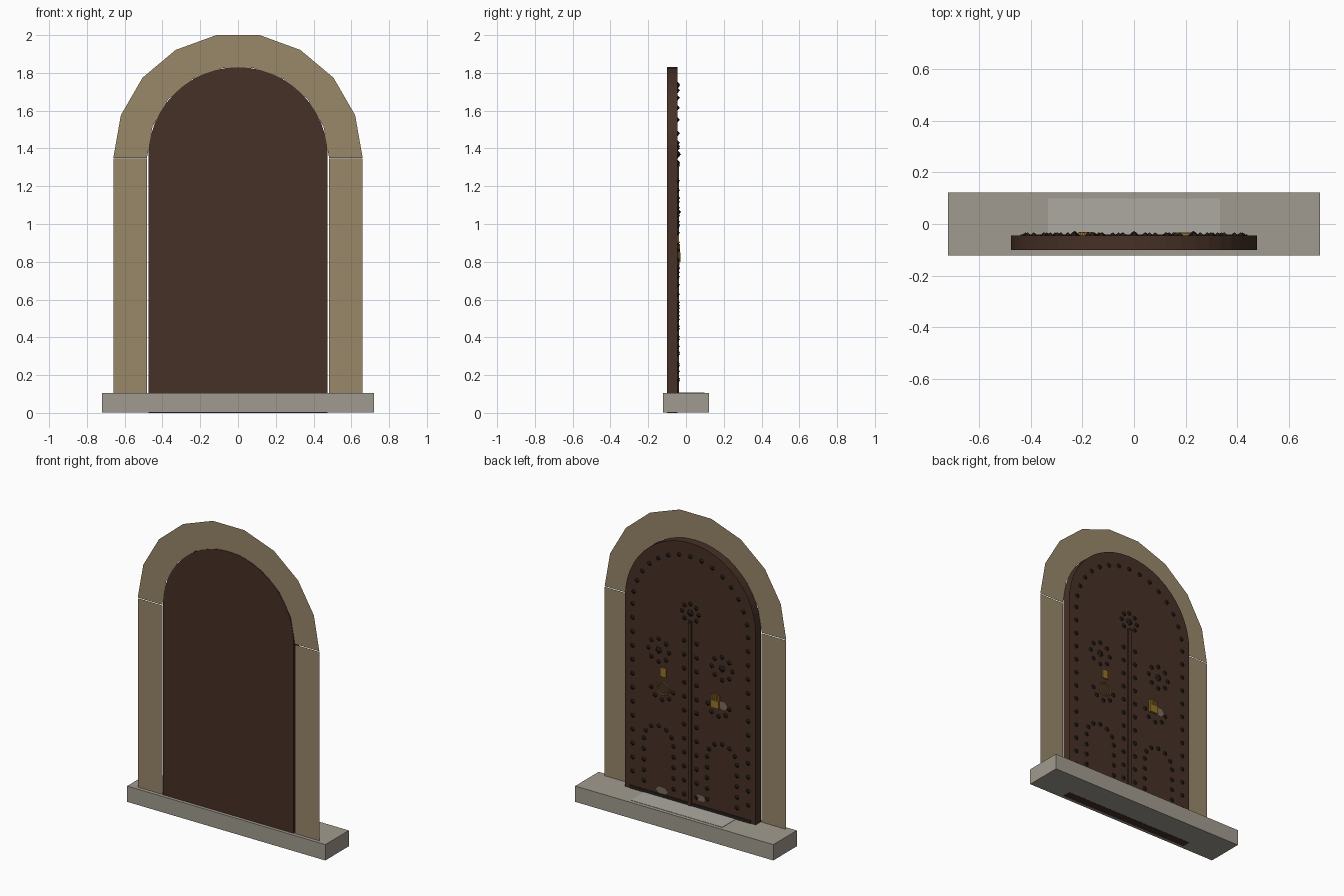
import bpy, bmesh, math
from mathutils import Matrix, Vector

if "Cube" in bpy.data.objects:
    bpy.data.objects.remove(bpy.data.objects["Cube"])

FRONT, BACK = -0.101, -0.045      # door faces
SPRING = 1.35                     # height where the arch starts


def material(name, r, g, b):
    m = bpy.data.materials.new(name)
    m.diffuse_color = [(c / 255) ** 2.2 for c in (r, g, b)] + [1]
    m.use_nodes = True
    m.node_tree.nodes["Principled BSDF"].inputs["Base Color"].default_value = m.diffuse_color
    return m


WOOD = material("dark_wood", 72, 52, 42)
STONE = material("sandstone", 152, 135, 105)
SILL = material("sill_stone", 160, 154, 142)
WORN = material("worn_stone", 172, 168, 160)
IRON = material("iron", 42, 36, 33)
BRASS = material("brass", 150, 115, 45)
SCUFF = material("scuffed_wood", 125, 108, 92)


def finish(name, bm, mat):
    bmesh.ops.recalc_face_normals(bm, faces=bm.faces[:])
    me = bpy.data.meshes.new(name)
    bm.to_mesh(me)
    bm.free()
    me.materials.append(mat)
    ob = bpy.data.objects.new(name, me)
    bpy.context.collection.objects.link(ob)
    return ob


def add_box(bm, x0, x1, y0, y1, z0, z1):
    mat = Matrix.Translation(((x0 + x1) / 2, (y0 + y1) / 2, (z0 + z1) / 2))
    mat = mat @ Matrix.Diagonal((x1 - x0, y1 - y0, z1 - z0, 1))
    bmesh.ops.create_cube(bm, size=1, matrix=mat)


def box(name, mat, *dims):
    bm = bmesh.new()
    add_box(bm, *dims)
    return finish(name, bm, mat)


def prism(name, mat, profile, y0, y1):
    bm = bmesh.new()
    face = bm.faces.new([bm.verts.new((x, y0, z)) for x, z in profile])
    ext = bmesh.ops.extrude_face_region(bm, geom=[face])
    for v in ext["geom"]:
        if isinstance(v, bmesh.types.BMVert):
            v.co.y = y1
    return finish(name, bm, mat)


def arc(cx, cz, r, a0, a1, n):
    return [(cx + r * math.cos(math.radians(a0 + (a1 - a0) * i / n)),
             cz + r * math.sin(math.radians(a0 + (a1 - a0) * i / n))) for i in range(n + 1)]


# Sill with worn tread
box("sill", SILL, -0.72, 0.72, -0.122, 0.122, 0.001, 0.105)
box("worn_tread", WORN, -0.333, 0.333, -0.09, 0.098, 0.1, 0.107)

# Flat stone surround: jamb courses and nine arch stones
bm = bmesh.new()
quads = []
courses = [0.1, 0.41, 0.72, 1.03, SPRING - 0.004]
for s in (-1, 1):
    for z0, z1 in zip(courses, courses[1:]):
        quads.append([(s * 0.482, z0), (s * 0.66, z0), (s * 0.66, z1), (s * 0.482, z1)])
outer, inner = arc(0, SPRING, 0.66, 0, 180, 9), arc(0, SPRING, 0.482, 0, 180, 9)
for i in range(9):
    quads.append([inner[i], outer[i], outer[i + 1], inner[i + 1]])
for q in quads:
    bm.faces.new([bm.verts.new((x, -0.098, z)) for x, z in q])
finish("stone_surround", bm, STONE)

# Arched door slab, centre strip and bottom rail
prism("door", WOOD, [(-0.475, 0), (0.475, 0)] + arc(0, 1.355, 0.475, 0, 180, 24), FRONT, BACK)
box("centre_strip", WOOD, -0.012, 0.012, BACK - 0.01, -0.036, 0.105, 1.32)
box("bottom_rail", IRON, -0.44, 0.44, BACK - 0.01, -0.041, 0.105, 0.125)

# Studs: border, centre rows, small arches, rosettes
small, large = [], []
small += arc(0, 1.32, 0.42, 0, 180, 16)
for s in (-1, 1):
    small += [(s * 0.42, 0.22 + 0.0917 * i) for i in range(12)]
    small += [(s * 0.045, 0.17 + 0.0917 * i) for i in range(12)]
    small += [(s * 0.23 + dx, 0.18 + 0.07 * i) for dx in (-0.108, 0.108) for i in range(4)]
    small += arc(s * 0.23, 0.46, 0.108, 0, 180, 6)
    small += arc(s * 0.23, 1.065, 0.075, 0, 315, 7)
    small += arc(s * 0.205, 0.825, 0.08, 190, 350, 4)
    large.append((s * 0.23, 1.065))
small += arc(0, 1.37, 0.06, 0, 315, 7)
large.append((0, 1.37))
bm = bmesh.new()
for pts, r, h in ((small, 0.016, 0.013), (large, 0.024, 0.019)):
    for x, z in pts:
        m = Matrix.Translation((x, BACK + h / 2, z)) @ Matrix.Rotation(-math.pi / 2, 4, "X")
        bmesh.ops.create_cone(bm, cap_ends=False, segments=5, radius1=r, radius2=0, depth=h, matrix=m)
finish("studs", bm, IRON)

# Ring knocker
box("ring_plate", BRASS, 0.173, 0.215, BACK - 0.005, -0.037, 0.9, 0.96)
bpy.ops.mesh.primitive_torus_add(location=(0.194, -0.038, 0.825), rotation=(math.pi / 2, 0, 0),
                                 major_radius=0.042, minor_radius=0.005,
                                 major_segments=16, minor_segments=6)
ring = bpy.context.object
ring.name = "knocker_ring"
ring.data.materials.append(BRASS)

# Hand knocker: palm and four fingers
bm = bmesh.new()
add_box(bm, -0.215, -0.157, BACK - 0.005, -0.03, 0.8, 0.85)
for i in range(4):
    x = -0.21 + i * 0.0155
    add_box(bm, x - 0.005, x + 0.005, BACK - 0.005, -0.033, 0.84, 0.885 + 0.008 * (i in (1, 2)))
finish("hand_knocker", bm, BRASS)

# Scuffed patches
for name, cx, cz, rx, rz in (("scuff_by_hand", -0.238, 0.825, 0.035, 0.03),
                             ("scuff_low_a", 0.205, 0.15, 0.045, 0.025),
                             ("scuff_low_b", -0.075, 0.175, 0.04, 0.022)):
    pts = [(cx + x * rx, cz + z * rz) for x, z in arc(0, 0, 1, 0, 300, 5)]
    prism(name, SCUFF, pts, BACK - 0.002, BACK + 0.002)
